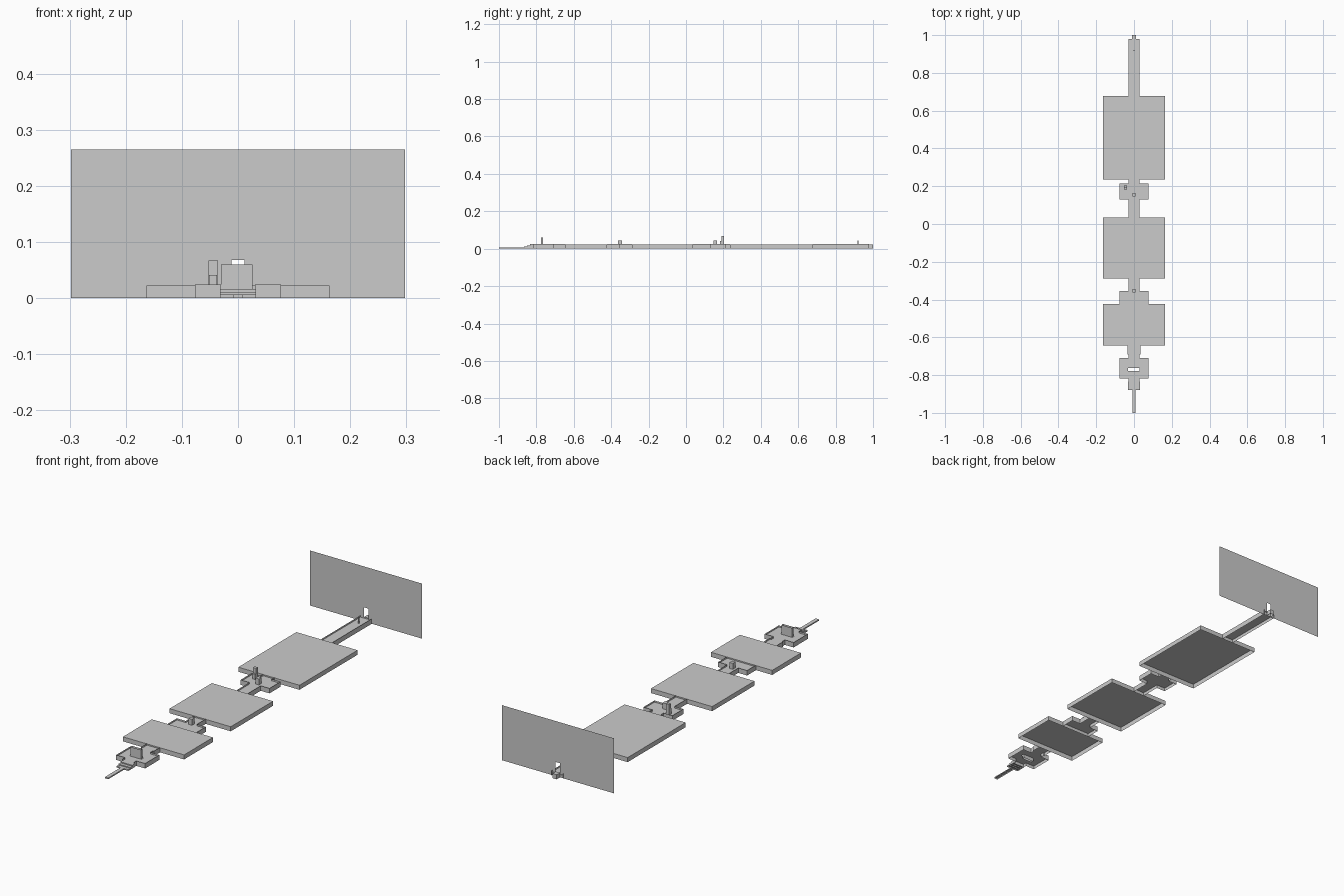
import bpy

if "Cube" in bpy.data.objects:
    bpy.data.objects.remove(bpy.data.objects["Cube"])

FLOOR, RIM, ROOF = 0.016, 0.024, 0.022


def make(name, verts, faces):
    mesh = bpy.data.meshes.new(name)
    mesh.from_pydata(verts, [], faces)
    mesh.update()
    ob = bpy.data.objects.new(name, mesh)
    bpy.context.collection.objects.link(ob)
    return ob


def shell(name, x0, x1, y0, y1, z0, z1, top=True, bottom=False):
    """Thin-walled box with optional top and bottom."""
    v = [(x, y, z) for z in (z0, z1)
         for x, y in ((x0, y0), (x1, y0), (x1, y1), (x0, y1))]
    f = [(i, (i + 1) % 4, (i + 1) % 4 + 4, i + 4) for i in range(4)]
    if top:
        f.append((4, 5, 6, 7))
    if bottom:
        f.append((3, 2, 1, 0))
    return make(name, v, f)


def trench(name, strips, hole=None):
    """Sunken floor with mirrored parapet walls; strips are (half width, y0, y1)."""
    verts, faces = [], []

    def quad(*pts):
        faces.append(tuple(range(len(verts), len(verts) + 4)))
        verts.extend(pts)

    def floor(x0, x1, y0, y1):
        quad((x0, y0, FLOOR), (x1, y0, FLOOR), (x1, y1, FLOOR), (x0, y1, FLOOR))

    side = []
    for w, y0, y1 in strips:
        side += [(w, y0), (w, y1)]
        if hole and y0 < hole[2] < y1:
            hx0, hx1, hy0, hy1 = hole
            floor(-w, w, y0, hy0)
            floor(-w, w, hy1, y1)
            floor(-w, hx0, hy0, hy1)
            floor(hx1, w, hy0, hy1)
        else:
            floor(-w, w, y0, y1)
    for s in (1, -1):
        for (xa, ya), (xb, yb) in zip(side, side[1:]):
            quad((s * xa, ya, 0), (s * xb, yb, 0), (s * xb, yb, RIM), (s * xa, ya, RIM))
    return make(name, verts, faces)


# Large roofed halls, open underneath
for name, y0, y1 in (("front_hall", -0.643, -0.423),
                     ("middle_hall", -0.288, 0.034),
                     ("rear_hall", 0.235, 0.677)):
    shell(name, -0.163, 0.163, y0, y1, 0, ROOF)

# Sunken rooms and passages between the halls
slot = (-0.032, 0.03, -0.777, -0.762)
trench("entry_room", [(0.03, -0.835, -0.817), (0.077, -0.817, -0.709),
                      (0.03, -0.709, -0.69), (0.035, -0.69, -0.643)], slot)
trench("second_room", [(0.077, -0.423, -0.355), (0.03, -0.355, -0.288)])
trench("third_room", [(0.03, 0.034, 0.13), (0.077, 0.13, 0.214), (0.03, 0.214, 0.235)])
trench("exit_passage", [(0.03, 0.677, 0.979)])

# Entrance path and steps
shell("entrance_path", -0.009, 0.009, -1.0, -0.88, 0, 0.006)
for i in range(3):
    shell(f"step_{i + 1}", -0.032, 0.032, -0.88 + 0.015 * i, -0.835, 0, 0.006 + 0.005 * i)

# Screen in the entry room, hollow and open at the top
shell("entry_screen", -0.03, 0.026, -0.776, -0.764, 0, 0.06, top=False)

# Pedestals
shell("second_pedestal", -0.009, 0.009, -0.363, -0.343, FLOOR, 0.045)
shell("third_pedestal", -0.009, 0.009, 0.146, 0.165, FLOOR, 0.045)

# High-backed chair
shell("chair_back", -0.053, -0.036, 0.19, 0.204, FLOOR, 0.067)
shell("chair_seat", -0.052, -0.037, 0.183, 0.19, FLOOR, 0.041)

# Small post before the exit
shell("passage_post", -0.003, 0.003, 0.917, 0.921, FLOOR, 0.045)

# End wall with doorway
W, D, H, T, Y = 0.298, 0.012, 0.265, 0.068, 0.975
make("end_wall",
     [(x, Y, z) for x, z in ((-W, 0), (-D, 0), (-D, T), (-D, H), (-W, H),
                             (D, T), (D, H), (D, 0), (W, 0), (W, H))],
     [(0, 1, 2, 3, 4), (2, 5, 6, 3), (7, 8, 9, 6, 5)])
shell("door_sill", -0.011, 0.011, Y, 1.0, 0, ROOF)
